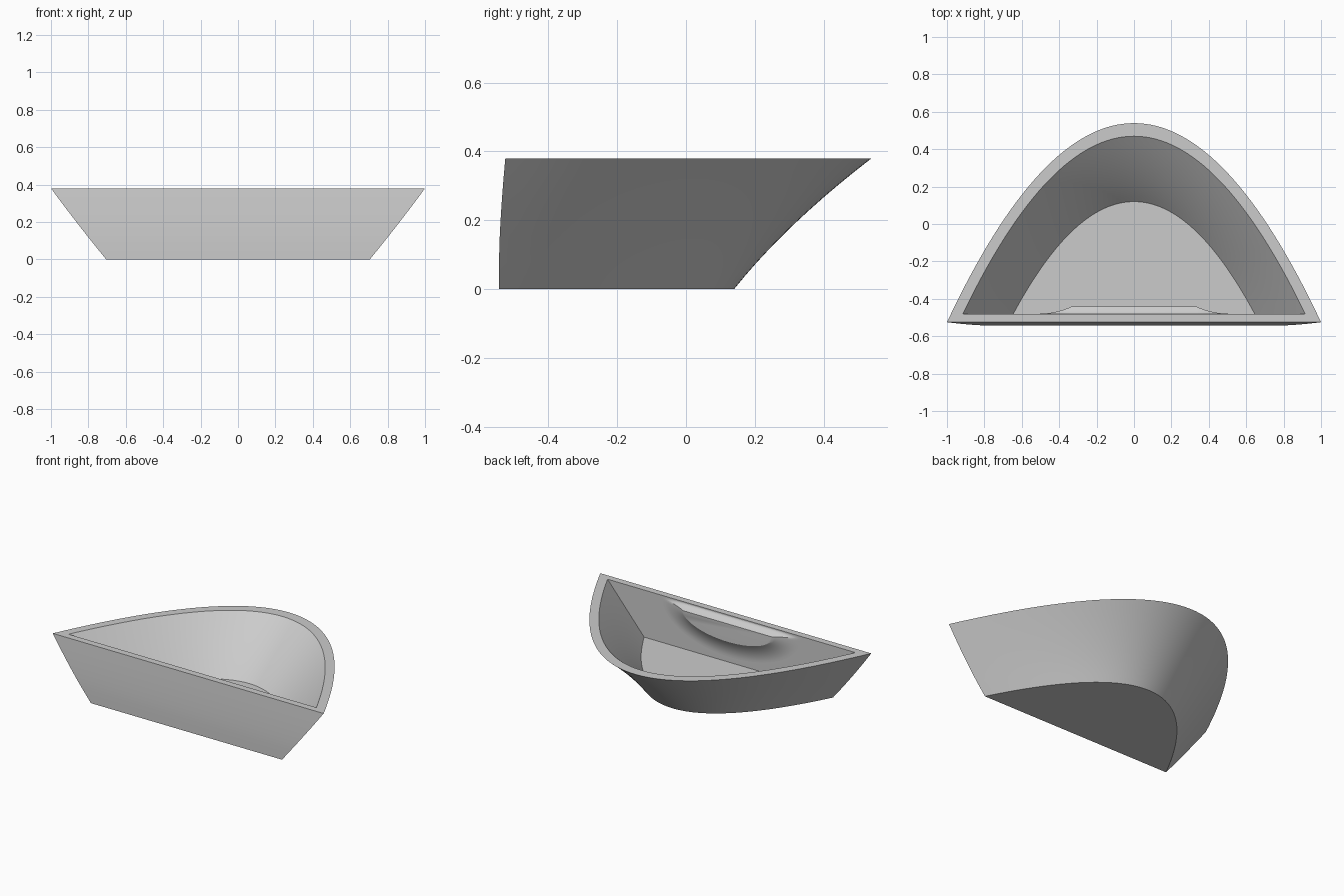
import bpy, bmesh, math

if "Cube" in bpy.data.objects:
    bpy.data.objects.remove(bpy.data.objects["Cube"])

grey = bpy.data.materials.new("light grey")
grey.diffuse_color = (0.6, 0.6, 0.6, 1)
grey.use_nodes = True
grey.node_tree.nodes["Principled BSDF"].inputs["Base Color"].default_value = grey.diffuse_color


def finish(name, bm):
    bmesh.ops.remove_doubles(bm, verts=bm.verts[:], dist=1e-5)
    bmesh.ops.recalc_face_normals(bm, faces=bm.faces[:])
    me = bpy.data.meshes.new(name)
    bm.to_mesh(me)
    bm.free()
    me.materials.append(grey)
    ob = bpy.data.objects.new(name, me)
    bpy.context.collection.objects.link(ob)
    bpy.ops.object.select_all(action='DESELECT')
    ob.select_set(True)
    bpy.context.view_layer.objects.active = ob
    bpy.ops.object.shade_smooth_by_angle(angle=math.radians(28))
    return ob


# Bowl: parabolic outline with a flat front, walls flaring upward
TOP, FLOOR, N = 0.38, 0.066, 64


def outline(bm, half, front, apex, z):
    ring = []
    for i in range(N + 1):
        t = -1 + 2 * i / N
        ring.append(bm.verts.new((half * t, apex - (apex - front) * t * t, z)))
    return ring


def flare(z):
    return 0.14 + 0.8 * z + 0.66 * z * z


bm = bmesh.new()
rings = []
STEPS = 10
for i in range(STEPS + 1):            # outside, bottom to rim
    z = TOP * i / STEPS
    front = -0.543 + 0.018 * (max(0, z - 0.09) / 0.29) ** 1.5
    rings.append(outline(bm, 0.705 + 0.82 * z - 0.115 * z * z, front, flare(z), z))
for i in range(STEPS + 1):            # inside, rim to floor
    f = i / STEPS
    z = TOP + (FLOOR - TOP) * f
    rings.append(outline(bm, 0.915 - 0.27 * f, -0.48, flare(z) - 0.07 - 0.006 * f, z))
for a, b in zip(rings, rings[1:]):
    for i in range(N + 1):
        j = (i + 1) % (N + 1)
        bm.faces.new((a[i], a[j], b[j], b[i]))
bm.faces.new(rings[0])
bm.faces.new(rings[-1])
finish("bowl", bm)

# Grip: half-lens pad on the inner front wall, blended into it by a concave skirt
WALL, DEPTH, A, R = -0.48, 0.04, 48, 12
bm = bmesh.new()


def strip(a, b):
    for i in range(len(a) - 1):
        bm.faces.new((a[i], a[i + 1], b[i + 1], b[i]))


skirt = []
for k in range(R + 1):
    s = k / R
    row = []
    for i in range(A + 1):
        ang = math.pi * i / A
        row.append(bm.verts.new(((0.33 + 0.18 * s) * math.cos(ang),
                                 WALL + DEPTH * (1 - s) ** 2,
                                 0.342 + 0.02 * s - (0.12 + 0.14 * s) * math.sin(ang))))
    skirt.append(row)
for a, b in zip(skirt, skirt[1:]):
    strip(a, b)
bm.faces.new(skirt[0])                # flat pad

# concave top of the grip, running back up to the wall
edge = [r[0].co.copy() for r in reversed(skirt)] + [r[-1].co.copy() for r in skirt]
previous = None
for k in range(9):
    q = k / 8
    row = [bm.verts.new((p.x, WALL + (p.y - WALL) * (1 - q) ** 1.6,
                         p.z + (0.372 - p.z) * q)) for p in edge]
    if previous:
        strip(previous, row)
    previous = row
finish("inner_grip", bm)
